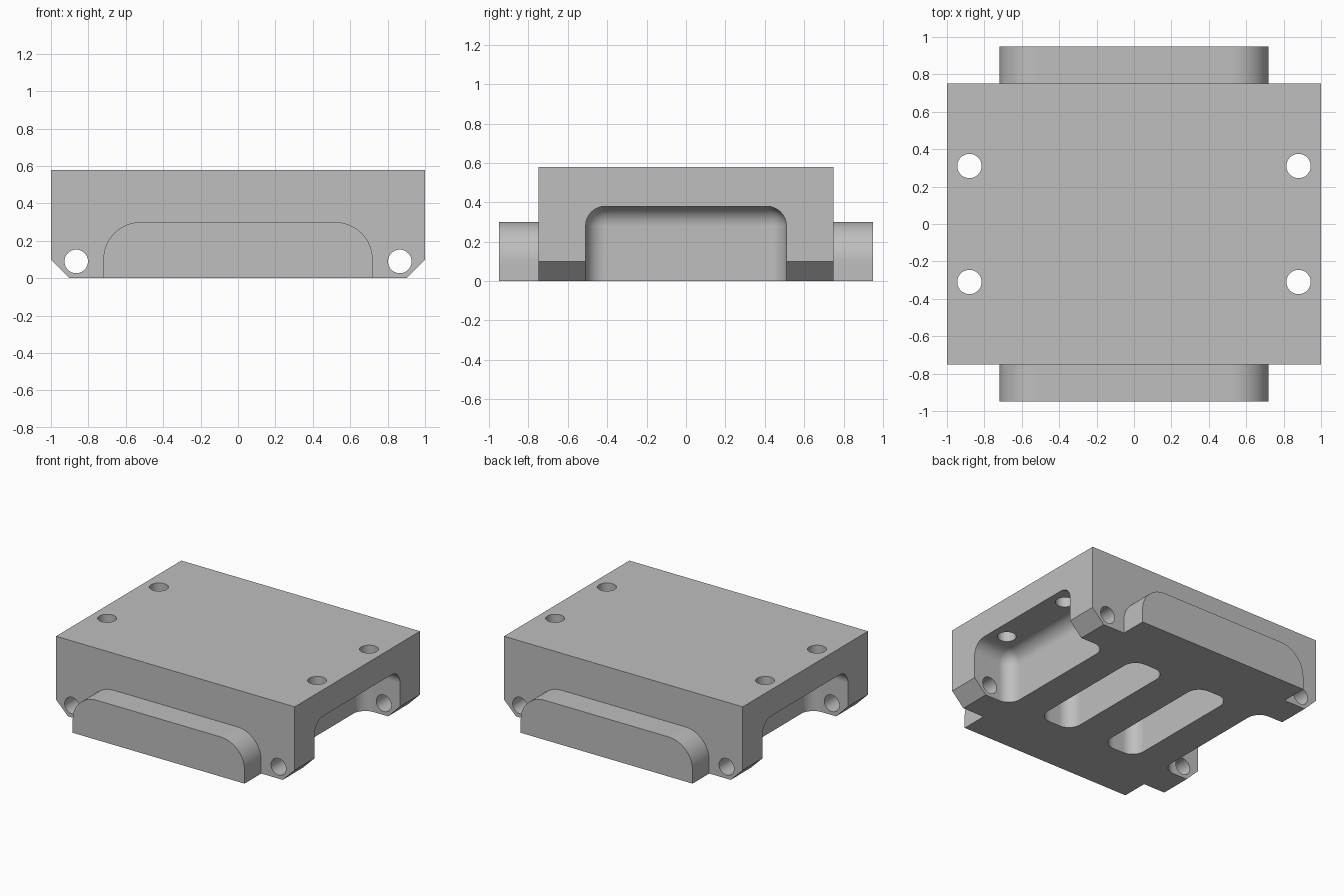
import bpy, bmesh, math
from mathutils import Matrix, Vector

cube = bpy.data.objects.get("Cube")
if cube:
    bpy.data.objects.remove(cube, do_unlink=True)

grey = bpy.data.materials.new("plain_grey")
grey.use_nodes = True
colour = (0.52, 0.52, 0.52, 1)
grey.diffuse_color = colour
grey.node_tree.nodes["Principled BSDF"].inputs["Base Color"].default_value = colour


def to_object(bm, name):
    bmesh.ops.recalc_face_normals(bm, faces=bm.faces[:])
    mesh = bpy.data.meshes.new(name)
    bm.to_mesh(mesh)
    bm.free()
    mesh.materials.append(grey)
    obj = bpy.data.objects.new(name, mesh)
    bpy.context.collection.objects.link(obj)
    return obj


def extrude_y(name, profile, half):
    """Solid from an x-z outline, running along y."""
    bm = bmesh.new()
    face = bm.faces.new([bm.verts.new((x, -half, z)) for x, z in profile])
    new = bmesh.ops.extrude_face_region(bm, geom=[face])["geom"]
    verts = [v for v in new if isinstance(v, bmesh.types.BMVert)]
    bmesh.ops.translate(bm, verts=verts, vec=(0, 2 * half, 0))
    return to_object(bm, name)


def rounded_box(name, low, high, radius):
    low, high = Vector(low), Vector(high)
    bm = bmesh.new()
    bmesh.ops.create_cube(bm, size=1)
    for v in bm.verts:
        v.co = [a + (b - a) * (c + 0.5) for a, b, c in zip(low, high, v.co)]
    bmesh.ops.bevel(bm, geom=bm.edges[:], offset=radius, segments=8,
                    profile=0.5, affect='EDGES')
    return to_object(bm, name)


def drill(name, centre, radius, length, along_y=False):
    bm = bmesh.new()
    matrix = Matrix.Translation(centre)
    if along_y:
        matrix = matrix @ Matrix.Rotation(math.pi / 2, 4, 'X')
    bmesh.ops.create_cone(bm, cap_ends=True, segments=40, radius1=radius,
                          radius2=radius, depth=length, matrix=matrix)
    return to_object(bm, name)


def combine(target, tool, operation):
    mod = target.modifiers.new(tool.name, 'BOOLEAN')
    mod.operation, mod.solver, mod.object = operation, 'EXACT', tool
    bpy.context.view_layer.objects.active = target
    bpy.ops.object.modifier_apply(modifier=mod.name)
    bpy.data.objects.remove(tool, do_unlink=True)


# Main block with chamfered lower side edges
block = extrude_y("mounting_block", [(-0.9, 0), (0.9, 0), (1, 0.1), (1, 0.58),
                                     (-1, 0.58), (-1, 0.1)], 0.75)

# End flanges with rounded upper corners, front and back
flange = [(-0.72, 0), (0.72, 0)]
for side, start in ((1, 0), (-1, 90)):
    for i in range(17):
        a = math.radians(start + 90 * i / 16)
        flange.append((side * 0.52 + 0.2 * math.cos(a), 0.1 + 0.2 * math.sin(a)))
combine(block, extrude_y("end_flanges", flange, 0.95), 'UNION')

# Open side pockets and underside slots
for side in (-1, 1):
    for name, inner, outer in (("side_pocket", 0.68, 1.4), ("slot", 0.14, 0.43)):
        x0, x1 = sorted((side * inner, side * outer))
        combine(block, rounded_box(name, (x0, -0.51, -0.3), (x1, 0.51, 0.38), 0.1),
                'DIFFERENCE')

# Bolt holes: lengthwise through the lower corners, upright through the top
for side in (-1, 1):
    combine(block, drill("long_hole", (side * 0.865, 0, 0.09), 0.063, 2.2, True),
            'DIFFERENCE')
    for y in (-0.31, 0.31):
        combine(block, drill("top_hole", (side * 0.88, y, 0.5), 0.065, 0.4),
                'DIFFERENCE')

# Smooth fillets, crisp flat faces
bpy.ops.object.select_all(action='DESELECT')
block.select_set(True)
bpy.context.view_layer.objects.active = block
bpy.ops.object.shade_smooth_by_angle(angle=math.radians(30))
normals = block.modifiers.new("flat_face_normals", 'WEIGHTED_NORMAL')
normals.keep_sharp = True
